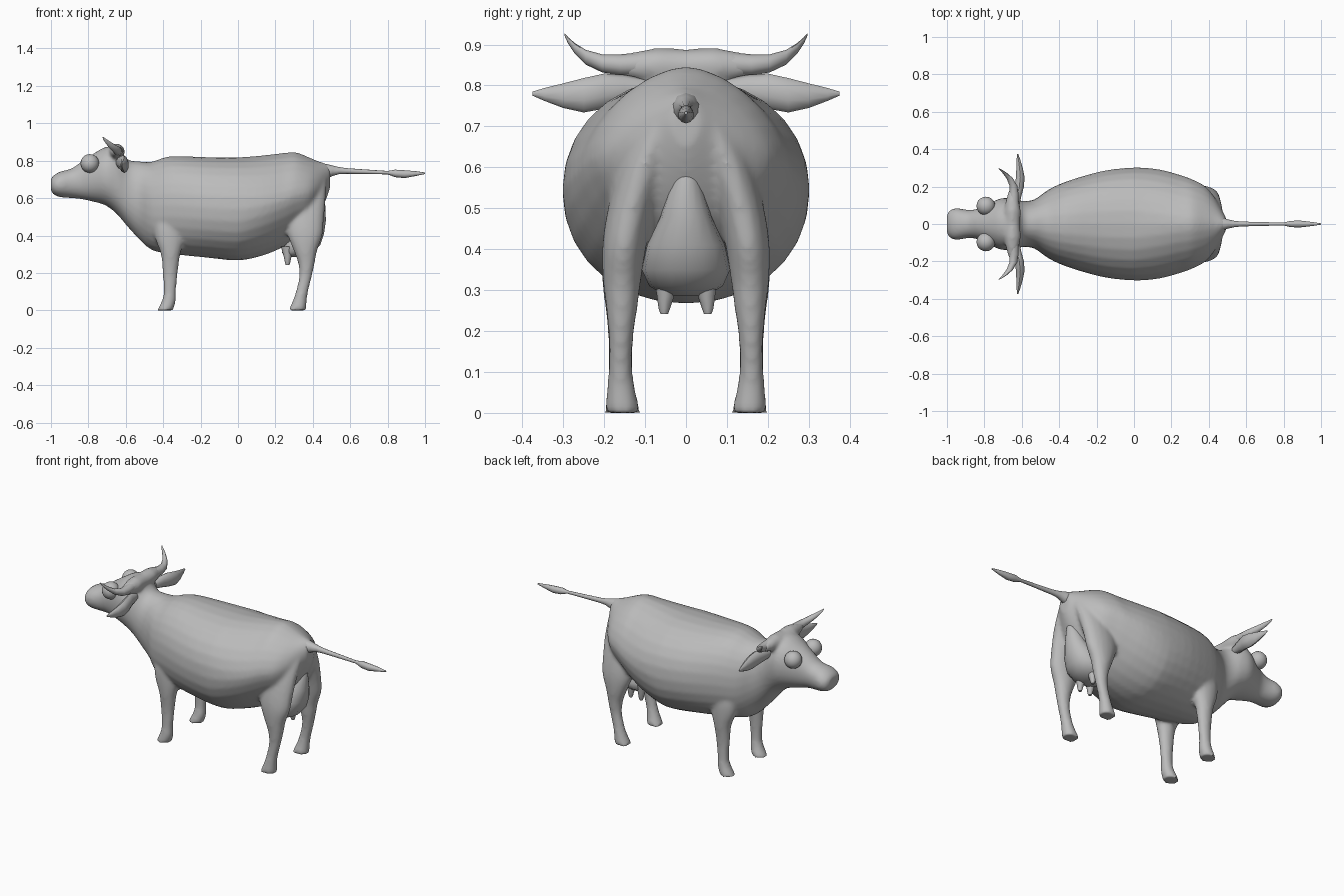
import bpy
import bmesh
from math import sin, cos, tau, radians, copysign
from mathutils import Vector

cube = bpy.data.objects.get("Cube")
if cube:
    bpy.data.objects.remove(cube, do_unlink=True)

GREY = (0.5, 0.5, 0.5, 1)
hide = bpy.data.materials.new("plain grey")
hide.use_nodes = True
hide.diffuse_color = GREY
hide.node_tree.nodes["Principled BSDF"].inputs["Base Color"].default_value = GREY

X, Y, Z = Vector((1, 0, 0)), Vector((0, 1, 0)), Vector((0, 0, 1))


def finish(name, bm):
    bmesh.ops.recalc_face_normals(bm, faces=bm.faces)
    mesh = bpy.data.meshes.new(name)
    bm.to_mesh(mesh)
    bm.free()
    mesh.materials.append(hide)
    obj = bpy.data.objects.new(name, mesh)
    bpy.context.collection.objects.link(obj)
    smooth(obj)
    return obj


def select(objs):
    bpy.ops.object.select_all(action="DESELECT")
    for o in objs:
        o.select_set(True)
    bpy.context.view_layer.objects.active = objs[0]


def smooth(obj, angle=50):
    select([obj])
    bpy.ops.object.shade_smooth_by_angle(angle=radians(angle))


def bend(value, power):
    return copysign(abs(value) ** power, value)


def flow(rows, steps=3):
    """Curve smoothly through the rows of a table, adding rows in between."""
    padded = [rows[0], *rows, rows[-1]]
    result = []
    for four in zip(padded, padded[1:], padded[2:], padded[3:]):
        for k in range(steps):
            t = k / steps
            result.append(tuple(
                b + t / 2 * (c - a + t * (2 * a - 5 * b + 4 * c - d + t * (3 * (b - c) + d - a)))
                for a, b, c, d in zip(*four)))
    return result + [rows[-1]]


def loft(name, rings, u, v, sides=12, side=1):
    """Skin a chain of rings: (centre, radius along u, radius along v, optional squareness)."""
    bm = bmesh.new()
    loops = []
    for centre, ru, rv, *power in rings:
        p = power[0] if power else 1
        loop = []
        for i in range(sides):
            a = tau * i / sides
            co = Vector(centre) + u * (ru * bend(sin(a), p)) + v * (rv * bend(cos(a), p))
            loop.append(bm.verts.new((co.x, co.y * side, co.z)))
        loops.append(loop)
    for a, b in zip(loops, loops[1:]):
        for i in range(sides):
            j = (i + 1) % sides
            bm.faces.new((a[i], a[j], b[j], b[i]))
    bm.faces.new(loops[0])
    bm.faces.new(loops[-1])
    return finish(name, bm)


# Torso, neck and head: x, top, bottom, half width
outline = [
    (-1.0, .705, .64, .05), (-.985, .722, .618, .073), (-.95, .742, .605, .085),
    (-.89, .758, .6, .076), (-.84, .793, .595, .08), (-.78, .833, .582, .107),
    (-.71, .873, .562, .138), (-.65, .868, .517, .135), (-.59, .807, .447, .123),
    (-.53, .797, .382, .132), (-.46, .794, .322, .182), (-.36, .824, .302, .228),
    (-.17, .819, .282, .283), (0, .818, .267, .302), (.13, .828, .292, .293),
    (.24, .841, .337, .265), (.31, .845, .385, .24), (.38, .818, .44, .203),
    (.43, .797, .51, .145), (.47, .785, .59, .075), (.492, .775, .65, .035),
]
# Squarish flanks that gather into a peaked rump
skin = [loft("body", [((x, 0, (t + b) / 2), w, (t - b) / 2, .95 + min(max(x, 0), .25))
                      for x, t, b, w in flow(outline)], Y, Z, 28)]

# Broad poll that carries the horns
poll = [(-.19, .012), (-.17, .024), (-.12, .037), (-.07, .046), (0, .042)]
poll += [(-y, r) for y, r in reversed(poll[:-1])]
skin.append(loft("poll", [((-.65, y, .847), r, r) for y, r in poll], X, Z))

# Legs: height, front edge, rear edge, inner side, outer side
front_leg = [
    (.58, -.44, -.28, .11, .18), (.46, -.45, -.28, .10, .205), (.38, -.442, -.285, .105, .208),
    (.30, -.413, -.308, .118, .203), (.20, -.403, -.322, .128, .191), (.10, -.398, -.332, .13, .19),
    (.05, -.408, -.332, .122, .194), (0, -.433, -.347, .11, .2),
]
hind_leg = [
    (.74, .36, .475, .005, .075), (.66, .29, .474, .02, .135), (.58, .25, .468, .05, .17),
    (.48, .25, .46, .08, .195), (.40, .265, .452, .098, .205), (.32, .297, .424, .11, .203),
    (.25, .322, .41, .119, .195), (.18, .327, .395, .129, .189), (.10, .309, .375, .13, .19),
    (.05, .292, .368, .122, .194), (0, .269, .365, .11, .2),
]
for side, label in ((-1, "near"), (1, "far")):
    for name, leg in (("front_leg", front_leg), ("hind_leg", hind_leg)):
        rings = [(((a + b) / 2, (c + d) / 2, z), (b - a) / 2, (d - c) / 2) for z, a, b, c, d in flow(leg)]
        skin.append(loft(f"{name}_{label}", rings, X, Y, 16, side))

# Tail with a tuft: x, height, radius
tail = [(.42, .742, .04), (.475, .742, .04), (.505, .746, .028), (.54, .747, .019), (.58, .745, .015),
        (.68, .741, .012), (.80, .736, .009), (.84, .732, .02), (.89, .728, .021), (.95, .731, .013),
        (1.0, .733, .004)]
loft("tail", [((x, 0, z), r * .9, r) for x, z, r in tail], Y, Z, 10)

# Udder hanging between the hind legs
udder = [(.605, .435, .02, .012), (.57, .428, .038, .035), (.48, .405, .065, .062),
         (.41, .375, .085, .095), (.35, .345, .095, .108), (.31, .32, .085, .09), (.285, .30, .05, .05)]
loft("udder", [((x, 0, z), rx, ry) for z, x, rx, ry in udder], X, Y, 16)

for side, label in ((-1, "near"), (1, "far")):
    for row, x in (("front", .265), ("rear", .335)):
        loft(f"{row}_teat_{label}", [((x, .045, .34), .035, .035), ((x, .05, .285), .02, .021),
                                     ((x, .053, .255), .014, .014), ((x, .053, .241), .009, .009)], X, Y, 8, side)

    # Eyes
    bm = bmesh.new()
    bmesh.ops.create_uvsphere(bm, u_segments=20, v_segments=12, radius=.05)
    bmesh.ops.translate(bm, verts=bm.verts, vec=(-.792, side * .096, .785))
    finish(f"eye_{label}", bm)

    # Curved horns growing out of the poll
    horn = [(-.645, .10, .852, .03), (-.642, .16, .85, .026),
            (-.645, .205, .854, .022), (-.665, .245, .869, .018), (-.69, .272, .891, .013),
            (-.71, .288, .91, .008), (-.722, .297, .925, .003)]
    loft(f"horn_{label}", [((x, y, z), r, r) for x, y, z, r in horn], X, Z, 10, side)

    # Leaf-shaped ears
    ear = [(-.635, .09, .79, .022, .024), (-.625, .15, .79, .024, .036), (-.613, .20, .786, .026, .043),
           (-.608, .25, .776, .024, .042), (-.612, .30, .775, .018, .03), (-.618, .345, .778, .01, .016),
           (-.622, .375, .78, .003, .005)]
    loft(f"ear_{label}", [((x, y, z), rx, rz) for x, y, z, rx, rz in ear], X, Z, 10, side)

# Fuse torso, poll and legs into one soft skin
select(skin)
bpy.ops.object.join()
body = bpy.context.view_layer.objects.active
remesh = body.modifiers.new("fuse", "REMESH")
remesh.mode = "VOXEL"
remesh.voxel_size = .01
remesh.use_smooth_shade = True
soften = body.modifiers.new("soften", "SMOOTH")
soften.factor = .5
soften.iterations = 8
for mod in ("fuse", "soften"):
    bpy.ops.object.modifier_apply(modifier=mod)
smooth(body)
